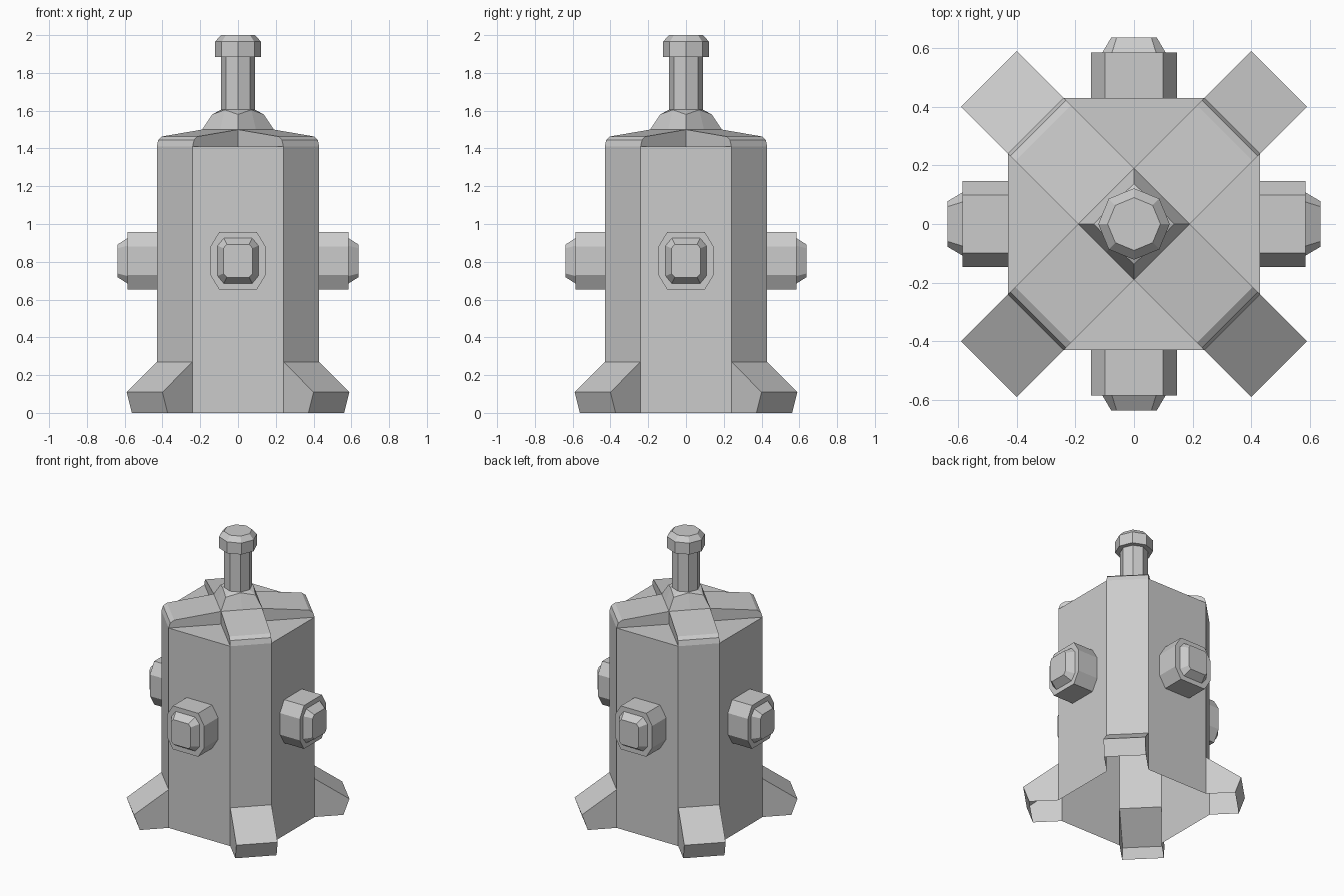
import bpy, bmesh
from math import sin, cos, pi, sqrt
from mathutils import Matrix, Vector

if "Cube" in bpy.data.objects:
    bpy.data.objects.remove(bpy.data.objects["Cube"])


def finish(name, bm):
    bmesh.ops.remove_doubles(bm, verts=bm.verts, dist=0.001)
    bmesh.ops.recalc_face_normals(bm, faces=bm.faces)
    me = bpy.data.meshes.new(name)
    bm.to_mesh(me)
    bm.free()
    ob = bpy.data.objects.new(name, me)
    bpy.context.collection.objects.link(ob)
    return ob


def loft(bm, rings, cap=True):
    loops = [[bm.verts.new(p) for p in ring] for ring in rings]
    n = len(loops[0])
    for a, b in zip(loops, loops[1:]):
        for i in range(n):
            j = (i + 1) % n
            bm.faces.new((a[i], a[j], b[j], b[i]))
    if cap:
        bm.faces.new(loops[-1])


# Body shell, open underneath: four ribs running down into feet
W = 0.134  # half width of a rib
TOP = 1.41
rib = [(0.134, 1.50), (0.438, 1.463), (0.463, 1.445), (0.474, TOP)]
foot = [(0.474, 0.27), (0.70, 0.11), (0.661, 0.0)]


def diag(d, s, z):
    return Vector(((d - s) / sqrt(2), (d + s) / sqrt(2), z))


bm = bmesh.new()
for k in range(4):
    turn = Matrix.Rotation(k * pi / 2, 3, 'Z')

    def face(*pts):
        bm.faces.new([bm.verts.new(turn @ p) for p in pts])

    strip = rib + foot
    for (d0, z0), (d1, z1) in zip(strip, strip[1:]):
        face(diag(d0, -W, z0), diag(d1, -W, z1), diag(d1, W, z1), diag(d0, W, z0))
    for s in (-W, W):
        face(*[diag(d, s, z) for d, z in rib + [(0.134, TOP)]])
        face(*[diag(d, s, z) for d, z in foot + [(0.474, 0)]])
    # flat wall and the recessed shoulder between two ribs
    a, b = diag(0.474, -W, 0), diag(0.474, W, 0)
    a2 = Vector((a.x, -a.y, 0))
    up, mid = Vector((0, 0, TOP)), Vector((0, 0, 0.27))
    face(a2, a, a + mid, a + up, a2 + up, a2 + mid)
    face(a2 + up, a + up, diag(0.134, -W, TOP))
finish("body_shell", bm)


# Top stalk: square collar, octagonal neck and knob
def ring(r_axis, z_axis, r_diag=None, z_diag=None):
    pts = []
    for i in range(8):
        r, z = r_axis, z_axis
        if i % 2 and r_diag:
            r, z = r_diag, z_diag
        pts.append((r * cos(i * pi / 4), r * sin(i * pi / 4), z))
    return pts


bm = bmesh.new()
loft(bm, [ring(0.19, 1.50, 0.134, 1.50), ring(0.137, 1.58, 0.10, 1.605),
          ring(0.09, 1.605), ring(0.09, 1.885), ring(0.122, 1.885),
          ring(0.122, 1.965), ring(0.09, 2.0)])
finish("top_stalk", bm)


# Four side studs
def chamfered(x, hw, hh, cw, ch):
    q = [(hw, hh - ch), (hw - cw, hh)]
    half = q + [(-w, h) for w, h in reversed(q)]
    return [(x, w, 0.805 + h) for w, h in half + [(-w, -h) for w, h in half]]


for k, side in enumerate(("right", "back", "left", "front")):
    bm = bmesh.new()
    loft(bm, [chamfered(0.43, 0.146, 0.153, 0.047, 0.077),
              chamfered(0.585, 0.146, 0.153, 0.047, 0.077),
              chamfered(0.585, 0.108, 0.12, 0.033, 0.04),
              chamfered(0.637, 0.077, 0.087, 0.018, 0.02)])
    bm.transform(Matrix.Rotation(k * pi / 2, 4, 'Z'))
    finish("stud_" + side, bm)
